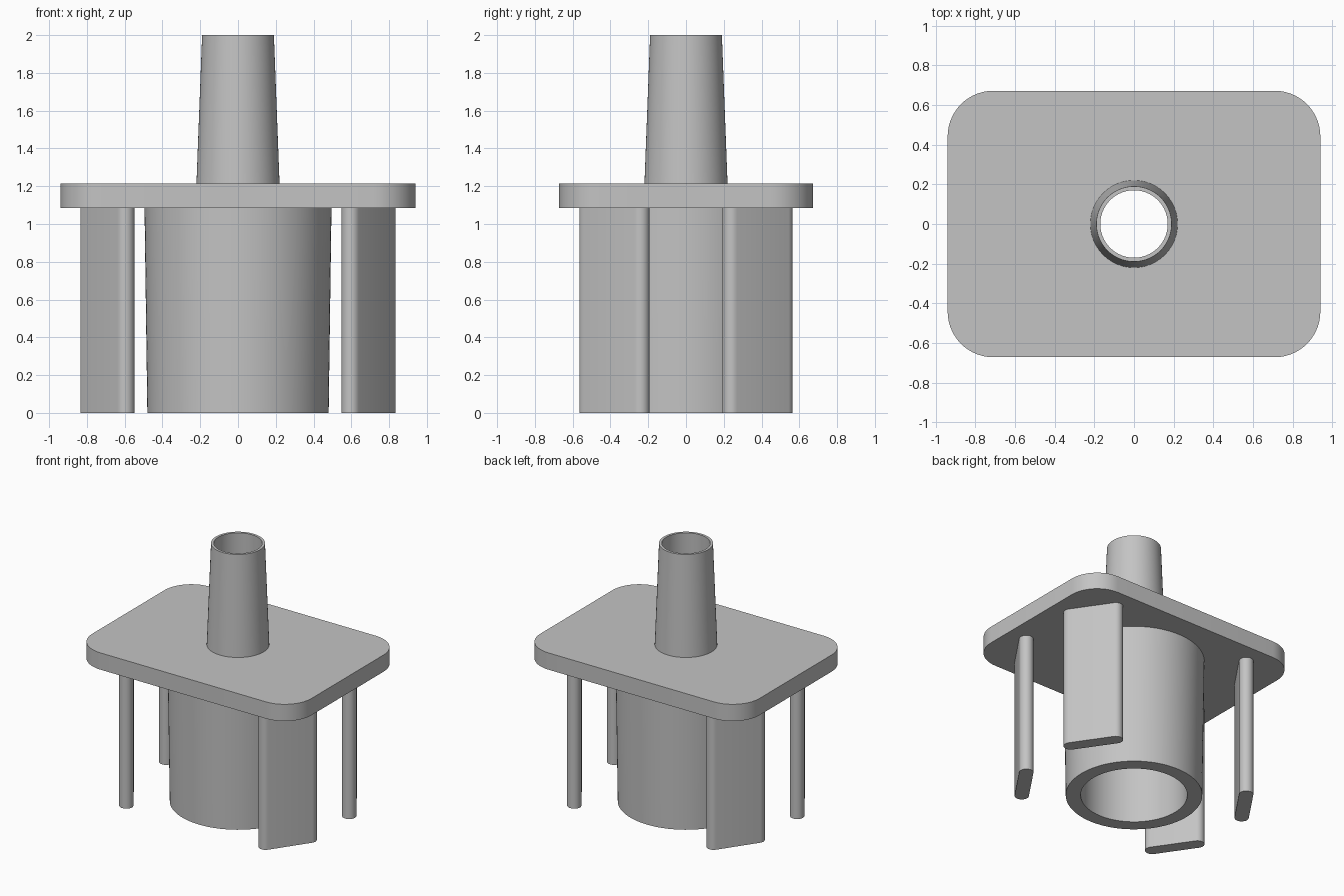
import bpy, bmesh, math
from mathutils import Vector

if "Cube" in bpy.data.objects:
    bpy.data.objects.remove(bpy.data.objects["Cube"])

grey = bpy.data.materials.new("plain grey")
grey.use_nodes = True
colour = (0.55, 0.55, 0.55, 1)
grey.diffuse_color = colour
grey.node_tree.nodes["Principled BSDF"].inputs["Base Color"].default_value = colour

SEGMENTS = 96
PLATE_BOTTOM, PLATE_TOP, TOP = 1.085, 1.215, 2.0
BORE = 0.19


def finish(name, bm):
    mesh = bpy.data.meshes.new(name)
    bm.to_mesh(mesh)
    bm.free()
    mesh.materials.append(grey)
    obj = bpy.data.objects.new(name, mesh)
    bpy.context.collection.objects.link(obj)
    bpy.ops.object.select_all(action='DESELECT')
    obj.select_set(True)
    bpy.context.view_layer.objects.active = obj
    bpy.ops.object.shade_smooth_by_angle(angle=math.radians(35))
    return obj


def arc(cx, cy, r, start, end, steps):
    return [(cx + r * math.cos(start + (end - start) * i / steps),
             cy + r * math.sin(start + (end - start) * i / steps)) for i in range(steps + 1)]


def lathe(name, profile):
    """Revolve (radius, z) points; the outside wall runs upwards."""
    bm = bmesh.new()
    rings = [[bm.verts.new((x, y, z)) for x, y in arc(0, 0, r, 0, math.tau, SEGMENTS)[:-1]]
             for r, z in profile]
    for a, b in zip(rings, rings[1:]):
        for i in range(SEGMENTS):
            j = (i + 1) % SEGMENTS
            bm.faces.new((a[i], a[j], b[j], b[i]))
    return finish(name, bm)


def prism(name, loops, z0, z1):
    """Extrude an outline, with any further loops as holes."""
    bm = bmesh.new()
    edges = []
    for loop in loops:
        verts = [bm.verts.new((x, y, z0)) for x, y in loop]
        edges += [bm.edges.new((verts[i - 1], verts[i])) for i in range(len(verts))]
    bmesh.ops.triangle_fill(bm, use_beauty=True, use_dissolve=False, edges=edges)
    result = bmesh.ops.extrude_face_region(bm, geom=bm.faces[:], use_keep_orig=True)
    moved = [g for g in result["geom"] if isinstance(g, bmesh.types.BMVert)]
    bmesh.ops.translate(bm, verts=moved, vec=(0, 0, z1 - z0))
    bmesh.ops.recalc_face_normals(bm, faces=bm.faces[:])
    return finish(name, bm)


# Flange plate with rounded corners and a central bore
hx, hy, r = 0.94, 0.672, 0.23
outline = []
for k, (sx, sy) in enumerate(((1, 1), (-1, 1), (-1, -1), (1, -1))):
    a = k * math.pi / 2
    outline += arc(sx * (hx - r), sy * (hy - r), r, a, a + math.pi / 2, 14)
bore = arc(0, 0, BORE, 0, math.tau, SEGMENTS)[:-1]
prism("flange_plate", [outline, bore], PLATE_BOTTOM, PLATE_TOP)

# Tapered hollow spout on top, open into the bore
lathe("spout", [(0.22, PLATE_TOP), (0.19, TOP), (0.17, TOP), (BORE, PLATE_TOP)])

# Hollow barrel below, slightly narrower at the foot
lathe("barrel", [(0.375, PLATE_BOTTOM), (0.375, 0), (0.48, 0), (0.495, PLATE_BOTTOM)])

# Four flat legs with round edges, set across the corners
leg_r = 0.05
for sx, sy, side in ((1, -1, "front_left"), (-1, -1, "front_right"),
                     (1, 1, "back_left"), (-1, 1, "back_right")):
    p, q = Vector((0.785, 0.242)), Vector((0.598, 0.515))
    a = math.atan2(q.y - p.y, q.x - p.x)
    half = math.pi / 2
    shape = arc(q.x, q.y, leg_r, a - half, a + half, 12) + arc(p.x, p.y, leg_r, a + half, a + 3 * half, 12)
    prism(side + "_leg", [[(x * sx, y * sy) for x, y in shape]], 0, PLATE_BOTTOM)
